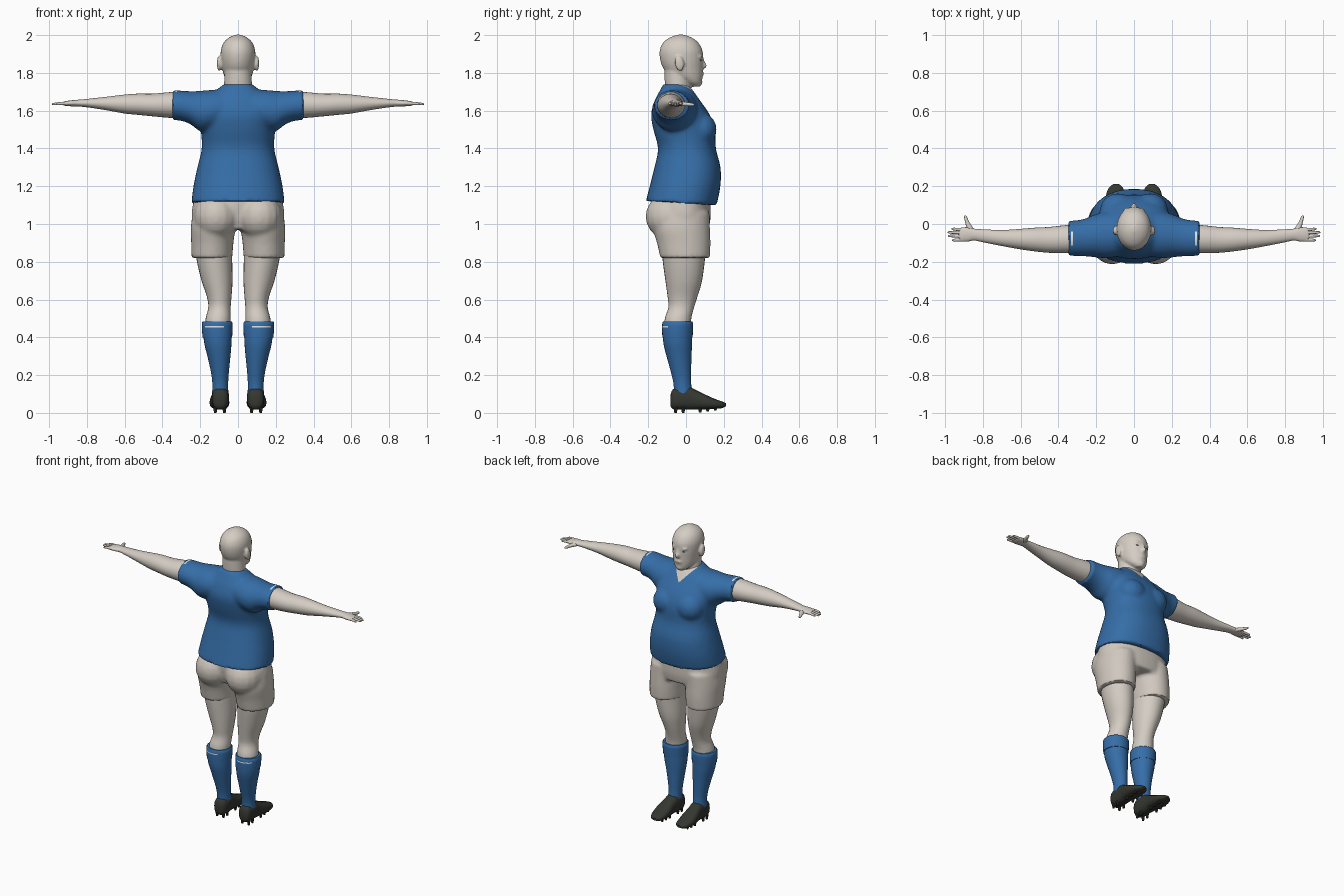
import bpy, bmesh, math
from mathutils import Vector, Matrix


def material(name, r, g, b):
    m = bpy.data.materials.new(name)
    m.diffuse_color = (r, g, b, 1)
    return m


SKIN = material("skin", 0.66, 0.61, 0.55)
CLOTH = material("shorts_cloth", 0.63, 0.58, 0.52)
BLUE = material("blue", 0.036, 0.155, 0.39)
WHITE = material("white", 0.85, 0.87, 0.88)
DARK = material("dark_leather", 0.035, 0.038, 0.03)
EYE = material("eye_brown", 0.06, 0.045, 0.04)


def catmull(rows, steps):
    out = []
    for i in range(len(rows) - 1):
        p = [rows[max(i - 1, 0)], rows[i], rows[i + 1], rows[min(i + 2, len(rows) - 1)]]
        for s in range(steps):
            t = s / steps
            out.append([0.5 * (2 * b + (c - a) * t + (2 * a - 5 * b + 4 * c - d) * t * t
                               + (3 * b - a - 3 * c + d) * t ** 3) for a, b, c, d in zip(*p)])
    return out + [list(rows[-1])]


def loft(bm, axis, rows, mirror=False, n=28, steps=3, power=1.0):
    """Rings of (position on axis, centre u, centre v, radius u, radius v)."""
    for side in ((1, -1) if mirror else (1,)):
        rings = []
        for w, cu, cv, ru, rv in catmull(rows, steps):
            ring = []
            for k in range(n):
                a = 2 * math.pi * k / n
                c, s = math.cos(a), math.sin(a)
                u = cu + ru * math.copysign(abs(c) ** power, c)
                v = cv + rv * math.copysign(abs(s) ** power, s)
                co = {"x": (w, u, v), "y": (u, w, v), "z": (u, v, w)}[axis]
                ring.append(bm.verts.new((co[0] * side, co[1], co[2])))
            rings.append(ring)
        for p, q in zip(rings, rings[1:]):
            for k in range(n):
                bm.faces.new((p[k], p[(k + 1) % n], q[(k + 1) % n], q[k]))
        bm.faces.new(rings[0])
        bm.faces.new(rings[-1])


def ball(bm, c, r, mirror=False, tilt=0):
    for side in ((1, -1) if mirror else (1,)):
        m = (Matrix.Translation((c[0] * side, c[1], c[2])) @ Matrix.Rotation(tilt, 4, "X")
             @ Matrix.Diagonal((r[0], r[1], r[2], 1)))
        bmesh.ops.create_uvsphere(bm, u_segments=16, v_segments=10, radius=1, matrix=m)


def finish(name, bm, mat, voxel=0, smooth=4, angle=40):
    bmesh.ops.recalc_face_normals(bm, faces=bm.faces)
    me = bpy.data.meshes.new(name)
    bm.to_mesh(me)
    bm.free()
    ob = bpy.data.objects.new(name, me)
    bpy.context.collection.objects.link(ob)
    if voxel:  # fuse overlapping volumes into one soft surface
        r = ob.modifiers.new("fuse", "REMESH")
        r.mode, r.voxel_size = "VOXEL", voxel
        s = ob.modifiers.new("soften", "SMOOTH")
        s.factor, s.iterations = 0.5, smooth
        dg = bpy.context.evaluated_depsgraph_get()
        fused = bpy.data.meshes.new_from_object(ob.evaluated_get(dg))
        ob.modifiers.clear()
        ob.data = fused
    ob.data.materials.clear()
    ob.data.materials.append(mat)
    bpy.ops.object.select_all(action="DESELECT")
    ob.select_set(True)
    bpy.context.view_layer.objects.active = ob
    bpy.ops.object.shade_smooth_by_angle(angle=math.radians(angle))
    return ob


def paint(ob, mat, planes, rule):
    """Cut along planes, then colour the faces whose centre obeys the rule."""
    ob.data.materials.append(mat)
    slot = len(ob.data.materials) - 1
    bm = bmesh.new()
    bm.from_mesh(ob.data)
    for co, no in planes:
        bmesh.ops.bisect_plane(bm, geom=bm.verts[:] + bm.edges[:] + bm.faces[:], dist=1e-5,
                               plane_co=Vector(co), plane_no=Vector(no))
    for f in bm.faces:
        if rule(f.calc_center_median()):
            f.material_index = slot
    bm.to_mesh(ob.data)
    bm.free()


# Shirt: torso, chest and sleeves fused, with a V neckline
bm = bmesh.new()
loft(bm, "z", [(1.11, 0, -.025, .247, .187), (1.2, 0, -.005, .236, .187), (1.3, 0, .008, .215, .175),
               (1.4, 0, .005, .192, .153), (1.5, 0, -.01, .197, .163), (1.58, 0, -.03, .205, .155),
               (1.65, 0, -.045, .18, .122), (1.7, 0, -.05, .125, .092), (1.74, 0, -.055, .075, .065)],
     n=40, power=0.88)
for v in bm.verts:
    if v.co.z < 1.2:
        v.co.z -= 0.06 * (v.co.y + .02) * min(1, (1.2 - v.co.z) / .09)
ball(bm, (.085, .078, 1.5), (.095, .085, .09), True)
loft(bm, "x", [(.04, -.05, 1.61, .115, .105), (.14, -.058, 1.603, .122, .107), (.2, -.062, 1.598, .115, .107),
               (.25, -.07, 1.615, .102, .088), (.3, -.075, 1.626, .095, .08), (.348, -.075, 1.629, .093, .079)],
     True)
shirt = finish("shirt", bm, BLUE, voxel=0.011, smooth=5)
paint(shirt, SKIN, [((0, 0, 1.645), (1, 0, -.85)), ((0, 0, 1.645), (-1, 0, -.85))],
      lambda c: c.y > -.03 and abs(c.x) < (c.z - 1.645) * .85)
paint(shirt, WHITE, [((s * x, 0, 0), (1, 0, 0)) for s in (1, -1) for x in (.322, .332)],
      lambda c: .322 < abs(c.x) < .332 and c.z > 1.67 and -.115 < c.y < -.035)

# Shorts: pelvis, seat and two wide legs
bm = bmesh.new()
loft(bm, "z", [(.97, 0, -.01, .22, .13), (1.03, 0, -.015, .245, .145), (1.1, 0, -.02, .24, .15),
               (1.16, 0, -.015, .225, .15)], n=36, power=0.9)
ball(bm, (.115, -.085, 1.04), (.12, .13, .125), True)
loft(bm, "z", [(.82, .138, -.005, .108, .132), (.9, .136, -.012, .112, .142), (.98, .132, -.025, .118, .152),
               (1.06, .125, -.025, .115, .15)], True)
finish("shorts", bm, CLOTH, voxel=0.011, smooth=5)

# Bare legs
bm = bmesh.new()
loft(bm, "z", [(.92, .13, -.01, .098, .12), (.82, .126, -.012, .095, .113), (.7, .111, -.012, .082, .097),
               (.62, .1, -.018, .066, .08), (.56, .098, -.025, .059, .068), (.5, .105, -.042, .066, .07),
               (.44, .108, -.045, .066, .07)], True)
finish("legs", bm, SKIN)

# Socks with a folded cuff and a short white dash
bm = bmesh.new()
loft(bm, "z", [(.1, .094, -.015, .043, .048), (.16, .094, -.02, .042, .047), (.22, .096, -.027, .048, .054),
               (.3, .101, -.037, .061, .066), (.36, .106, -.043, .071, .075), (.41, .109, -.045, .075, .078)],
     True)
loft(bm, "z", [(.4, .109, -.045, .078, .08), (.44, .11, -.045, .081, .082), (.478, .11, -.044, .081, .081),
               (.484, .11, -.044, .072, .072)], True, steps=2)
socks = finish("socks", bm, BLUE)
paint(socks, WHITE, [((0, 0, z), (0, 0, 1)) for z in (.453, .46)],
      lambda c: .453 < c.z < .46 and .08 < abs(c.x) < .17 and c.y < -.06)

# Shoes with studs
bm = bmesh.new()
loft(bm, "y", [(-.083, .094, .065, .018, .025), (-.07, .094, .072, .038, .052), (-.03, .093, .077, .046, .06),
               (.02, .094, .077, .045, .06), (.05, .096, .07, .046, .052), (.1, .098, .058, .052, .04),
               (.15, .098, .048, .05, .027), (.19, .096, .043, .038, .018), (.211, .094, .043, .015, .008)],
     True, n=24, power=0.8)
finish("shoes", bm, DARK)
bm = bmesh.new()
for y, low in ((-.055, 0), (-.015, 0), (.075, .003), (.115, .007), (.155, .012)):
    for x in (.072, .12):
        loft(bm, "z", [(low, x, y, .007, .007), (low + .03, x, y, .011, .011)], True, n=8, steps=1)
finish("shoe_studs", bm, DARK)

# Arms, palms, fingers and thumbs
bm = bmesh.new()
loft(bm, "x", [(.28, -.077, 1.63, .076, .07), (.36, -.08, 1.63, .074, .068), (.45, -.084, 1.63, .068, .06),
               (.53, -.082, 1.634, .062, .056), (.6, -.08, 1.635, .054, .05), (.7, -.074, 1.638, .042, .035),
               (.8, -.062, 1.64, .034, .022), (.845, -.056, 1.64, .031, .018), (.88, -.055, 1.639, .038, .016),
               (.915, -.056, 1.638, .036, .012), (.925, -.057, 1.638, .03, .008)], True)
for y0, y1, tip in ((-.03, -.026, .966), (-.047, -.044, .985), (-.065, -.063, .983), (-.083, -.086, .962)):
    loft(bm, "x", [(.9, y0, 1.638, .009, .009), (.94, (y0 + y1) / 2, 1.638, .008, .008),
                   (tip - .006, y1, 1.635, .006, .006), (tip, y1, 1.634, .002, .002)], True, n=10, steps=2)
loft(bm, "y", [(-.055, .85, 1.637, .018, .012), (-.02, .868, 1.636, .017, .012), (.01, .882, 1.634, .011, .01),
               (.035, .89, 1.632, .008, .008), (.044, .892, 1.632, .003, .003)], True, n=12)
finish("arms_and_hands", bm, SKIN)

# Head and neck with nose, lips, brow and ears
bm = bmesh.new()
loft(bm, "z", [(1.64, 0, -.045, .09, .07), (1.71, 0, -.042, .077, .068), (1.76, 0, -.045, .073, .068),
               (1.84, 0, -.045, .07, .07)])
loft(bm, "z", [(1.727, 0, .05, .024, .026), (1.748, 0, .033, .052, .05), (1.78, 0, .005, .072, .083),
               (1.82, 0, -.014, .083, .104), (1.87, 0, -.023, .091, .114), (1.92, 0, -.026, .091, .113),
               (1.962, 0, -.028, .075, .092), (1.988, 0, -.028, .046, .056), (2.002, 0, -.028, .012, .015)])
ball(bm, (0, .09, 1.84), (.014, .021, .018), tilt=-.3)
ball(bm, (0, .086, 1.862), (.009, .012, .03), tilt=.2)
ball(bm, (0, .082, 1.795), (.027, .014, .012))
ball(bm, (0, .07, 1.75), (.025, .018, .016))
ball(bm, (.033, .074, 1.886), (.026, .013, .008), True)
ball(bm, (.1, -.035, 1.85), (.012, .024, .042), True, tilt=.15)
finish("head", bm, SKIN, voxel=0.007, smooth=2, angle=60)

# Eyes
bm = bmesh.new()
ball(bm, (.034, .0775, 1.866), (.012, .006, .005), True)
finish("eyes", bm, EYE)
